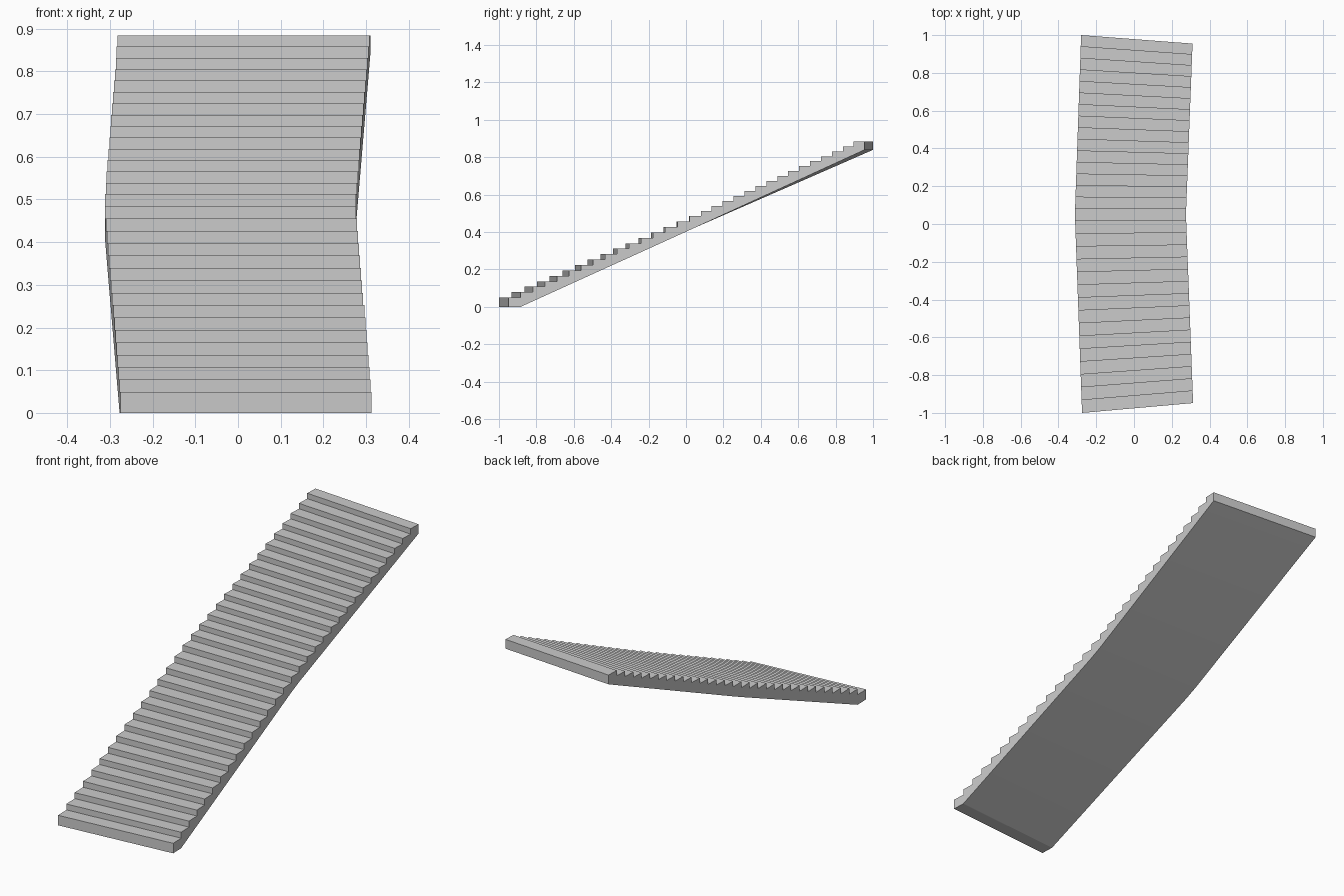
import bpy, bmesh
from mathutils import Vector

if "Cube" in bpy.data.objects:
    bpy.data.objects.remove(bpy.data.objects["Cube"])

STEPS = 31
MID = STEPS / 2          # the flight bends slightly halfway up


def bend(i, a, b, c):
    """Straight interpolation a -> b -> c along the step index."""
    if i <= MID:
        return a + (b - a) * i / MID
    return b + (c - b) * (i - MID) / MID


def left(i):
    return bend(i, -0.275, -0.313, -0.28), bend(i, -1.0, 0.05, 1.0)


def right(i):
    return bend(i, 0.313, 0.275, 0.31), bend(i, -0.948, 0.05, 0.955)


def top(i):
    return 0.0 if i < 0 else bend(i, 0.049, 0.499, 0.911)


def soffit(i):
    if i <= 1:
        return 0.0
    if i <= MID:
        return 0.424 * (i - 1) / (MID - 1)
    return 0.424 + 0.415 * (i - MID) / MID


bm = bmesh.new()


def face(points):
    bm.faces.new([bm.verts.new(p) for p in points])


def span(i0, z0, i1, z1):
    """Quad across the full width between two step lines."""
    face([Vector((*left(i0), z0)), Vector((*right(i0), z0)),
          Vector((*right(i1), z1)), Vector((*left(i1), z1))])


for i in range(STEPS):
    # riser, tread and sloping underside
    span(i, top(i - 1), i, top(i))
    span(i, top(i), i + 1, top(i))
    span(i, soffit(i), i + 1, soffit(i + 1))
    # side walls
    for edge in (left, right):
        side = [(i, soffit(i)), (i + 1, soffit(i + 1)), (i + 1, top(i)), (i, top(i))]
        if i > 0:
            side.append((i, top(i - 1)))
        face([Vector((*edge(k), z)) for k, z in side])

# upper end wall
span(STEPS, soffit(STEPS), STEPS, top(STEPS - 1))

bmesh.ops.remove_doubles(bm, verts=bm.verts[:], dist=1e-5)
bmesh.ops.recalc_face_normals(bm, faces=bm.faces[:])
mesh = bpy.data.meshes.new("stair_flight")
bm.to_mesh(mesh)
bm.free()
bpy.context.collection.objects.link(bpy.data.objects.new("stair_flight", mesh))
